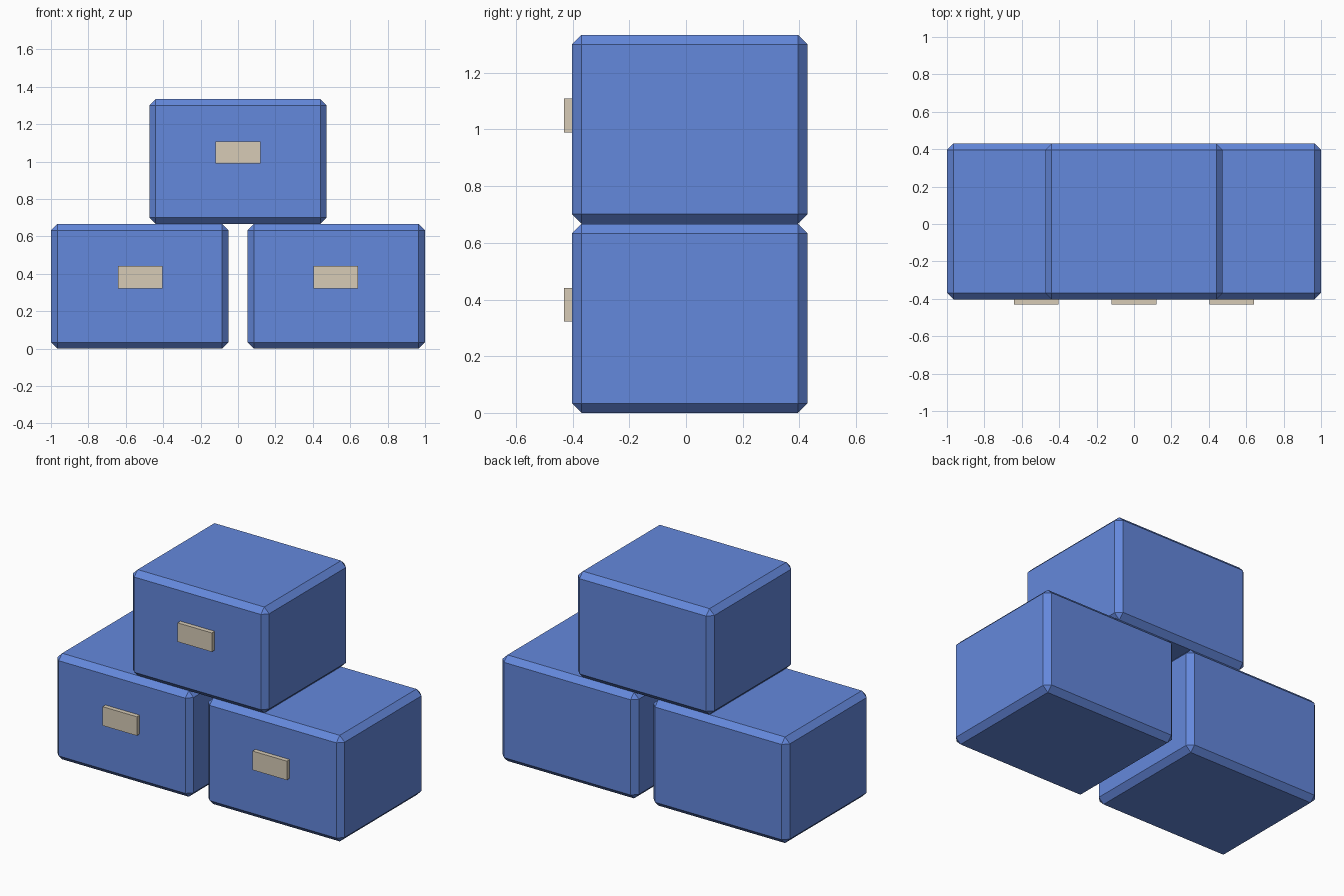
import bpy, bmesh
from mathutils import Vector

if "Cube" in bpy.data.objects:
    bpy.data.objects.remove(bpy.data.objects["Cube"])


def material(name, color):
    m = bpy.data.materials.new(name)
    m.diffuse_color = (*color, 1)
    m.use_nodes = True
    m.node_tree.nodes["Principled BSDF"].inputs["Base Color"].default_value = m.diffuse_color
    return m


blue = material("blue", (0.127, 0.246, 0.716))
tan = material("tan", (0.68, 0.60, 0.47))


def box(name, center, size, mat, chamfer=0):
    bm = bmesh.new()
    bmesh.ops.create_cube(bm, size=1)
    bmesh.ops.scale(bm, vec=Vector(size), verts=bm.verts)
    if chamfer:
        bmesh.ops.bevel(bm, geom=bm.edges[:], offset=chamfer, segments=1,
                        affect='EDGES', offset_type='OFFSET')
    me = bpy.data.meshes.new(name)
    bm.to_mesh(me)
    bm.free()
    me.materials.append(mat)
    ob = bpy.data.objects.new(name, me)
    ob.location = center
    bpy.context.collection.objects.link(ob)
    return ob


W, D, H = 0.949, 0.832, 0.667

# three stacked crates, each with a label plate on the front
for name, x, z in (("left", -0.5255, 0), ("right", 0.5255, 0), ("top", 0, H)):
    box(name + "_crate", (x, 0.0135, z + H / 2), (W, D, H), blue, 0.034)
    box(name + "_label_plate", (x * 0.993, -0.416, z + 0.382),
        (0.238, 0.029, 0.119), tan)
